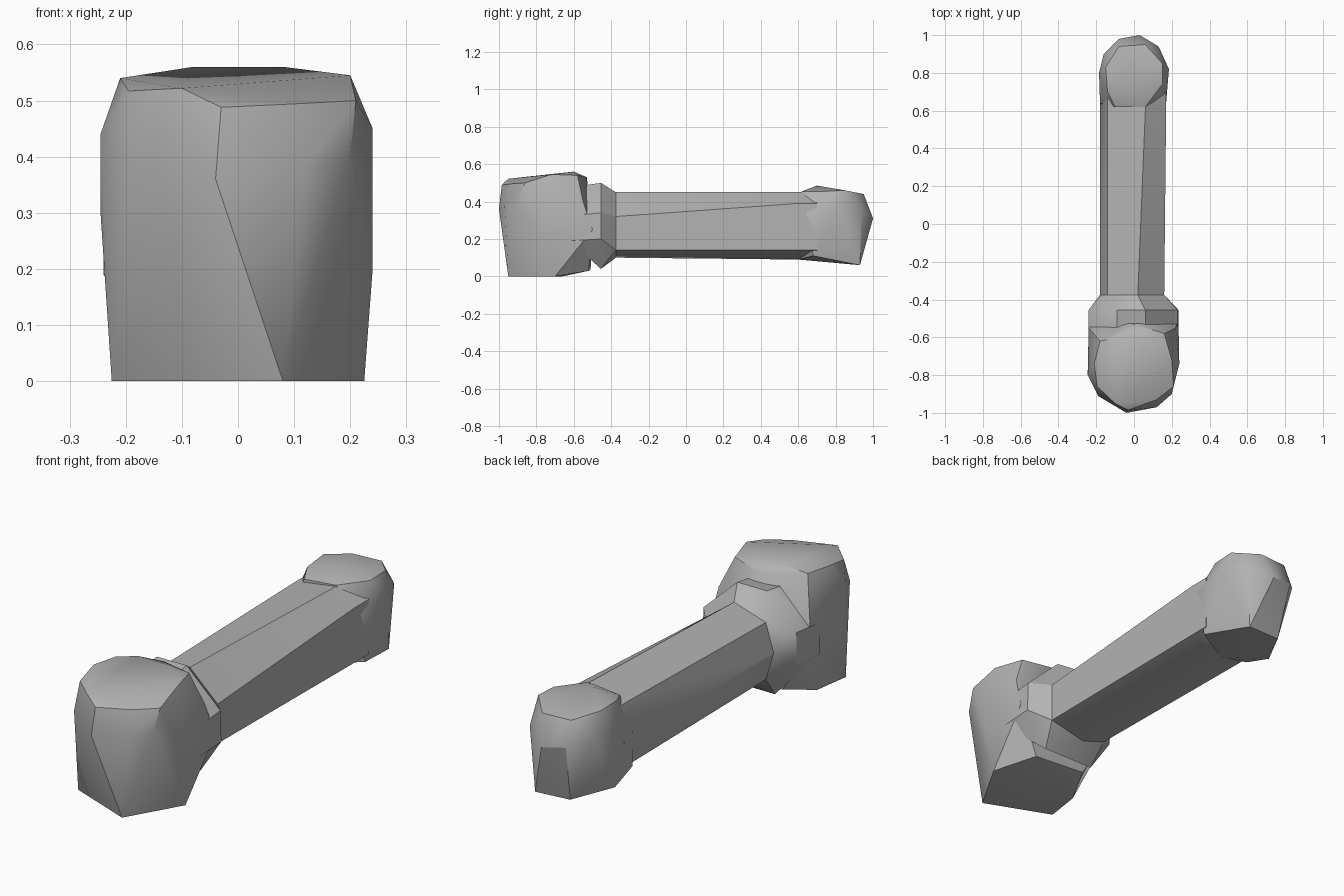
import bpy
import bmesh
from math import radians
from mathutils import Vector

default_cube = bpy.data.objects.get("Cube")
if default_cube:
    bpy.data.objects.remove(default_cube, do_unlink=True)

# One plain grey for the whole model
GREY = (0.45, 0.45, 0.45, 1.0)
grey = bpy.data.materials.new("plain grey")
grey.use_nodes = True
grey.diffuse_color = GREY
grey.node_tree.nodes["Principled BSDF"].inputs["Base Color"].default_value = GREY


def finish(name, mesh_builder):
    """Turn a bmesh into a softly shaded object with the grey material."""
    bmesh.ops.recalc_face_normals(mesh_builder, faces=mesh_builder.faces)
    mesh = bpy.data.meshes.new(name)
    mesh_builder.to_mesh(mesh)
    mesh_builder.free()
    mesh.materials.append(grey)
    part = bpy.data.objects.new(name, mesh)
    bpy.context.collection.objects.link(part)
    bpy.ops.object.select_all(action="DESELECT")
    part.select_set(True)
    bpy.context.view_layer.objects.active = part
    bpy.ops.object.shade_smooth_by_angle(angle=radians(32))
    return part


def faceted_lump(name, *rings):
    """Wrap a faceted skin around a few rings of corner points."""
    builder = bmesh.new()
    for ring in rings:
        for corner in ring:
            builder.verts.new(Vector(corner))
    hull = bmesh.ops.convex_hull(builder, input=builder.verts)
    spare = set(hull["geom_interior"]) | set(hull["geom_unused"])
    spare = [item for item in spare if isinstance(item, bmesh.types.BMVert)]
    bmesh.ops.delete(builder, geom=spare, context="VERTS")
    bmesh.ops.dissolve_limit(builder, angle_limit=radians(2),
                             verts=builder.verts, edges=builder.edges)
    return finish(name, builder)


def section(y, outline):
    """Place an x, z outline at a distance along the length."""
    return [(x, y, z) for x, z in outline]


def loft(name, *sections):
    """Bridge matching sections and cap both ends."""
    builder = bmesh.new()
    loops = [[builder.verts.new(corner) for corner in ring] for ring in sections]
    for near, far in zip(loops, loops[1:]):
        for i in range(len(near)):
            k = (i + 1) % len(near)
            builder.faces.new((near[i], near[k], far[k], far[i]))
    builder.faces.new(loops[0])
    builder.faces.new(loops[-1])
    return finish(name, builder)


# Outlines across the shaft, clockwise from the top ridge
shaft_front = [(.02, .45), (.16, .32), (.16, .14), (-.02, .1),
               (-.14, .14), (-.18, .27), (-.14, .4)]
shaft_back = [(.06, .45), (.17, .39), (.17, .14), (0, .09),
              (-.14, .13), (-.18, .27), (-.14, .42)]
collar_rim = [(.06, .5), (.23, .34), (.235, .2), (.13, .04),
              (-.13, .04), (-.24, .2), (-.24, .35), (-.09, .5)]

# Shaft running from inside the collar to inside the rear knob
loft("shaft",
     section(-.45, shaft_front),
     section(-.375, shaft_front),
     section(.6, shaft_back),
     section(.7, shaft_back))

# Collar flaring from the shaft into the head
faceted_lump("collar",
             section(-.375, shaft_front),
             section(-.455, collar_rim),
             [(x, -.62, z * .95) for x, z in collar_rim if z > .1])

# Large front head: flat foot, bulging wall, domed cap
head_foot = [(-.225, -.83, 0), (.08, -.95, 0), (.225, -.7, 0), (-.2, -.66, 0),
             (.13, -.52, .03), (-.13, -.51, .04)]
head_wall = [(-.245, -.8, .44), (-.245, -.78, .3), (-.19, -.91, .4),
             (-.04, -1, .36), (.12, -.97, .38), (.2, -.9, .4),
             (.24, -.74, .45), (.24, -.74, .2), (.22, -.55, .4),
             (.235, -.5, .25), (-.24, -.55, .36), (-.23, -.5, .2)]
head_cap = [(-.21, -.74, .54), (-.195, -.86, .517), (-.1, -.95, .522),
            (-.03, -.985, .488), (.12, -.93, .495), (.21, -.86, .5),
            (.2, -.72, .545), (.16, -.58, .54), (.08, -.6, .56),
            (-.08, -.6, .56), (-.18, -.62, .54), (0, -.53, .53)]
faceted_lump("front_head", head_foot, head_wall, head_cap)

# Smaller rear knob: sloping underside, bulging wall, rounded cap
knob_foot = [(.11, .93, .06), (-.06, .92, .065), (-.16, .74, .08),
             (-.15, .6, .12), (.165, .68, .11), (0, .6, .09)]
knob_wall = [(.185, .82, .38), (.13, .94, .36), (.03, 1, .31),
             (-.08, .98, .33), (-.16, .9, .37), (-.185, .8, .36),
             (-.18, .64, .3), (.17, .64, .34)]
knob_cap = [(.06, .62, .455), (.15, .74, .455), (.15, .85, .46),
            (.06, .95, .44), (-.08, .94, .44), (-.15, .83, .46),
            (-.14, .7, .455), (-.02, .7, .485), (-.1, .62, .44)]
faceted_lump("rear_knob", knob_foot, knob_wall, knob_cap)
